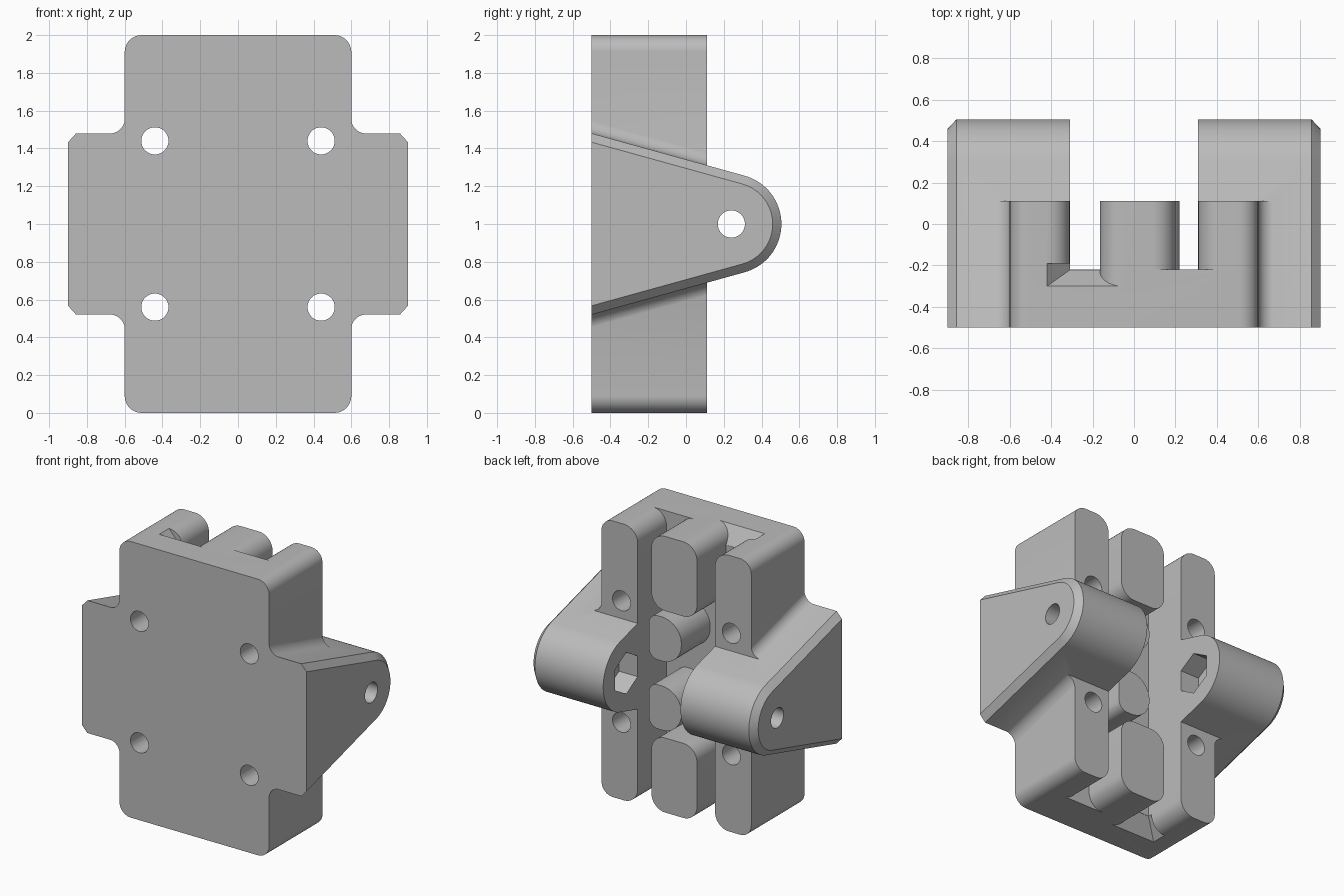
import bpy, bmesh, math
from mathutils import Vector

if "Cube" in bpy.data.objects:
    bpy.data.objects.remove(bpy.data.objects["Cube"])

grey = bpy.data.materials.new("plain grey")
grey.use_nodes = True
grey.diffuse_color = (0.5, 0.5, 0.5, 1)
grey.node_tree.nodes["Principled BSDF"].inputs["Base Color"].default_value = (0.5, 0.5, 0.5, 1)

FRONT, FLOOR, BACK = -0.5, -0.22, 0.11
SLOT = 0.31            # half width of the channel between the rails
SLOPE = 0.277          # taper of the side lugs
PIN_Y = 0.24           # pivot axis of the lugs


def rounded(points, steps=10):
    """Polygon outline; a third value on a point rounds that corner."""
    out = []
    for i, p in enumerate(points):
        c = Vector(p[:2])
        if len(p) < 3:
            out.append(c)
            continue
        a = (Vector(points[i - 1][:2]) - c).normalized()
        b = (Vector(points[(i + 1) % len(points)][:2]) - c).normalized()
        half = a.angle(b) / 2
        centre = c + (a + b).normalized() * p[2] / math.sin(half)
        t1 = c + a * p[2] / math.tan(half) - centre
        t2 = c + b * p[2] / math.tan(half) - centre
        sweep = t1.angle_signed(t2)
        for k in range(steps + 1):
            f = -sweep * k / steps
            out.append(centre + Vector((t1.x * math.cos(f) - t1.y * math.sin(f),
                                        t1.x * math.sin(f) + t1.y * math.cos(f))))
    return out


def box(x0, x1, z0, z1, r):
    return rounded([(x0, z0, r), (x1, z0, r), (x1, z1, r), (x0, z1, r)])


def circle(a, b, r, n=32):
    return [Vector((a + r * math.sin(math.tau * i / n), b + r * math.cos(math.tau * i / n)))
            for i in range(n)]


def loft(name, rings):
    """Closed solid through rings of equal length."""
    bm = bmesh.new()
    loops = [[bm.verts.new(v) for v in ring] for ring in rings]
    bm.faces.new(loops[0])
    bm.faces.new(loops[-1])
    n = len(loops[0])
    for lo, hi in zip(loops, loops[1:]):
        for i in range(n):
            j = (i + 1) % n
            bm.faces.new((lo[i], lo[j], hi[j], hi[i]))
    bmesh.ops.recalc_face_normals(bm, faces=bm.faces)
    mesh = bpy.data.meshes.new(name)
    bm.to_mesh(mesh)
    bm.free()
    mesh.materials.append(grey)
    ob = bpy.data.objects.new(name, mesh)
    bpy.context.collection.objects.link(ob)
    return ob


def along_y(name, outline, y0, y1, drop=0):
    return loft(name, [[(p.x, y0, p.y) for p in outline],
                       [(p.x, y1, p.y - drop) for p in outline]])


def along_x(name, outline, x0, x1):
    return loft(name, [[(x, p.x, p.y) for p in outline] for x in (x0, x1)])


def combine(base, tool, operation):
    mod = base.modifiers.new("join", "BOOLEAN")
    mod.operation, mod.solver, mod.object = operation, "EXACT", tool
    bpy.context.view_layer.objects.active = base
    bpy.ops.object.modifier_apply(modifier=mod.name)
    bpy.data.objects.remove(tool)


# Block with a channel whose ends flare open
body = along_y("bracket_body", box(-0.6, 0.6, 0, 2, 0.09), FRONT, BACK)
side = [(0.5, -0.1), (0.5, 0), (SLOT, 0, 0.11), (SLOT, 2, 0.11), (0.5, 2), (0.5, 2.1)]
other = [(-p[0], *p[1:]) for p in reversed(side)]
combine(body, along_y("channel_cutter", rounded(side + other), FLOOR, 0.3), "DIFFERENCE")

# Sloped mouths at both ends of the wider slot
for end, inner, beyond in ((2, 1.88, 2.05), (0, 0.12, -0.05)):
    wide = [(-0.42, FLOOR), (-0.42, -0.3), (-0.04, -0.3), (-0.04, FLOOR)]
    narrow = [(-0.31, FLOOR), (-0.31, FLOOR - 0.002), (-0.16, FLOOR - 0.002), (-0.16, FLOOR)]
    up = 0.03
    rings = [[(x, y + (up if y == FLOOR else 0), z) for x, y in shape]
             for shape, z in ((wide, beyond), (wide, end), (narrow, inner))]
    combine(body, loft("mouth_cutter", rings), "DIFFERENCE")

# Centre columns and round-sided pegs inside the channel
for flip in (False, True):
    def span(z0, z1):
        return (2 - z1, 2 - z0) if flip else (z0, z1)
    z0, z1 = span(1.46, 2)
    combine(body, along_y("column", box(-0.165, 0.2, z0, z1, 0.11), -0.32, BACK), "UNION")
    z0, z1 = span(1.09, 1.41)
    peg = rounded([(-0.04, z0, 0.155), (0.22, z0, 0.07), (0.22, z1, 0.07), (-0.04, z1, 0.155)])
    combine(body, along_y("peg", peg, -0.32, BACK), "UNION")


def lug_outline(half, r):
    return rounded([(FRONT, 1 - half), (FRONT + half / SLOPE, 1, r), (FRONT, 1 + half)], 32)


# Tapered side lugs with chamfered outer rim, and fillets against the block
for s in (-1, 1):
    full, inset = lug_outline(0.48, 0.265), lug_outline(0.433, 0.22)
    rings = [[(s * x, p.x, p.y) for p in shape]
             for x, shape in ((SLOT, full), (0.857, full), (0.9, inset))]
    combine(body, loft("lug", rings), "UNION")
    for t in (-1, 1):
        web = rounded([(0.56, 0.43), (0.69, 0.43), (0.69, 0.479),
                       (0.599, 0.479, 0.08), (0.599, 0.57), (0.56, 0.57)])
        web = [Vector((s * p.x, 1 + t * p.y)) for p in web]
        combine(body, along_y("fillet", web, FRONT, BACK, t * SLOPE * (BACK - FRONT)), "UNION")

# Mounting holes, pivot bores and hexagonal nut pockets
for s in (-1, 1):
    for z in (0.56, 1.44):
        combine(body, along_y("hole_cutter", circle(s * 0.44, z, 0.072), -0.6, 0.4), "DIFFERENCE")
    combine(body, along_x("bore_cutter", circle(PIN_Y, 1, 0.072), s * 0.2, s), "DIFFERENCE")
    combine(body, along_x("nut_cutter", circle(PIN_Y, 1, 0.15, 6), s * 0.25, s * 0.46), "DIFFERENCE")

bpy.ops.object.select_all(action="DESELECT")
body.select_set(True)
bpy.context.view_layer.objects.active = body
bpy.ops.object.shade_smooth_by_angle(angle=math.radians(28))
